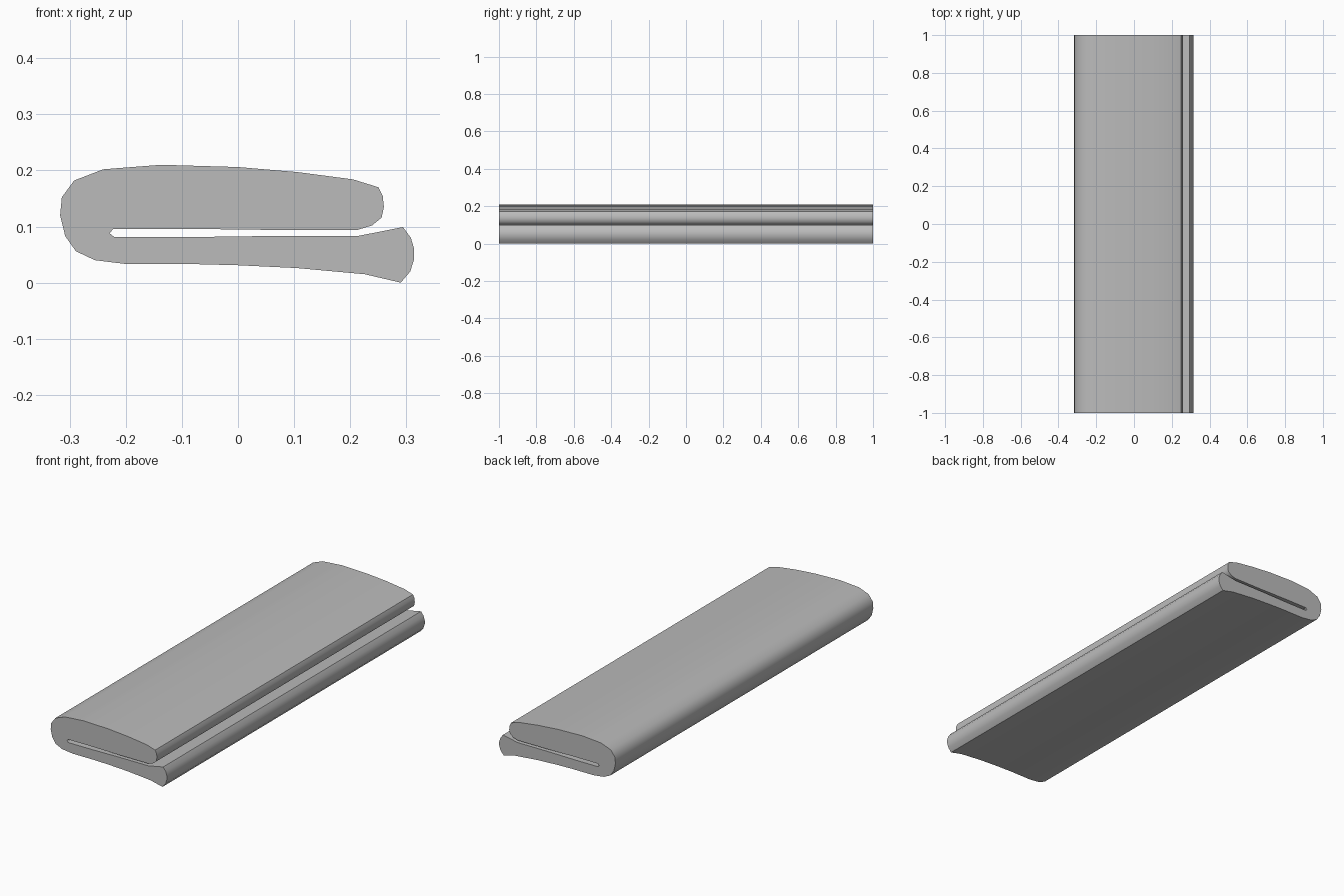
import bpy
import bmesh
import math

cube = bpy.data.objects.get("Cube")
if cube:
    bpy.data.objects.remove(cube, do_unlink=True)

HALF_LENGTH = 1.0

# Cross-section (x, z), split into the runs of the folded strip
flared_lip = [(.29, 0), (.307, .02), (.314, .042), (.314, .06), (.308, .08), (.294, .099)]
slot = [(.213, .083), (.05, .083), (-.1, .081), (-.22, .081), (-.229, .088),
        (-.222, .096), (-.1, .096), (.06, .094), (.213, .094)]
rounded_nose = [(.239, .102), (.256, .116), (.26, .135), (.258, .154), (.25, .17)]
crown = [(.205, .184), (.106, .197), (0, .206), (-.137, .21), (-.24, .202)]
fold = [(-.292, .182), (-.314, .152), (-.317, .12), (-.308, .083), (-.289, .056), (-.255, .04)]
underside = [(-.198, .033), (-.078, .033), (0, .031), (.105, .026), (.226, .015)]
profile = flared_lip + slot + rounded_nose + crown + fold + underside

# Single grey material
grey = bpy.data.materials.new("plain grey")
grey.use_nodes = True
colour = (0.5, 0.5, 0.5, 1)
grey.diffuse_color = colour
grey.node_tree.nodes["Principled BSDF"].inputs["Base Color"].default_value = colour

# Folded strip: section extruded front to back
bm = bmesh.new()
cap = bm.faces.new([bm.verts.new((x, -HALF_LENGTH, z)) for x, z in profile])
extruded = bmesh.ops.extrude_face_region(bm, geom=[cap], use_keep_orig=True)
moved = [v for v in extruded["geom"] if isinstance(v, bmesh.types.BMVert)]
bmesh.ops.translate(bm, verts=moved, vec=(0, 2 * HALF_LENGTH, 0))
bmesh.ops.recalc_face_normals(bm, faces=bm.faces)

mesh = bpy.data.meshes.new("folded_strip")
bm.to_mesh(mesh)
bm.free()
mesh.materials.append(grey)
strip = bpy.data.objects.new("folded_strip", mesh)
bpy.context.collection.objects.link(strip)

# Smooth along the curves, crisp at the ends and the lip
bpy.ops.object.select_all(action='DESELECT')
strip.select_set(True)
bpy.context.view_layer.objects.active = strip
bpy.ops.object.shade_smooth_by_angle(angle=math.radians(40))
